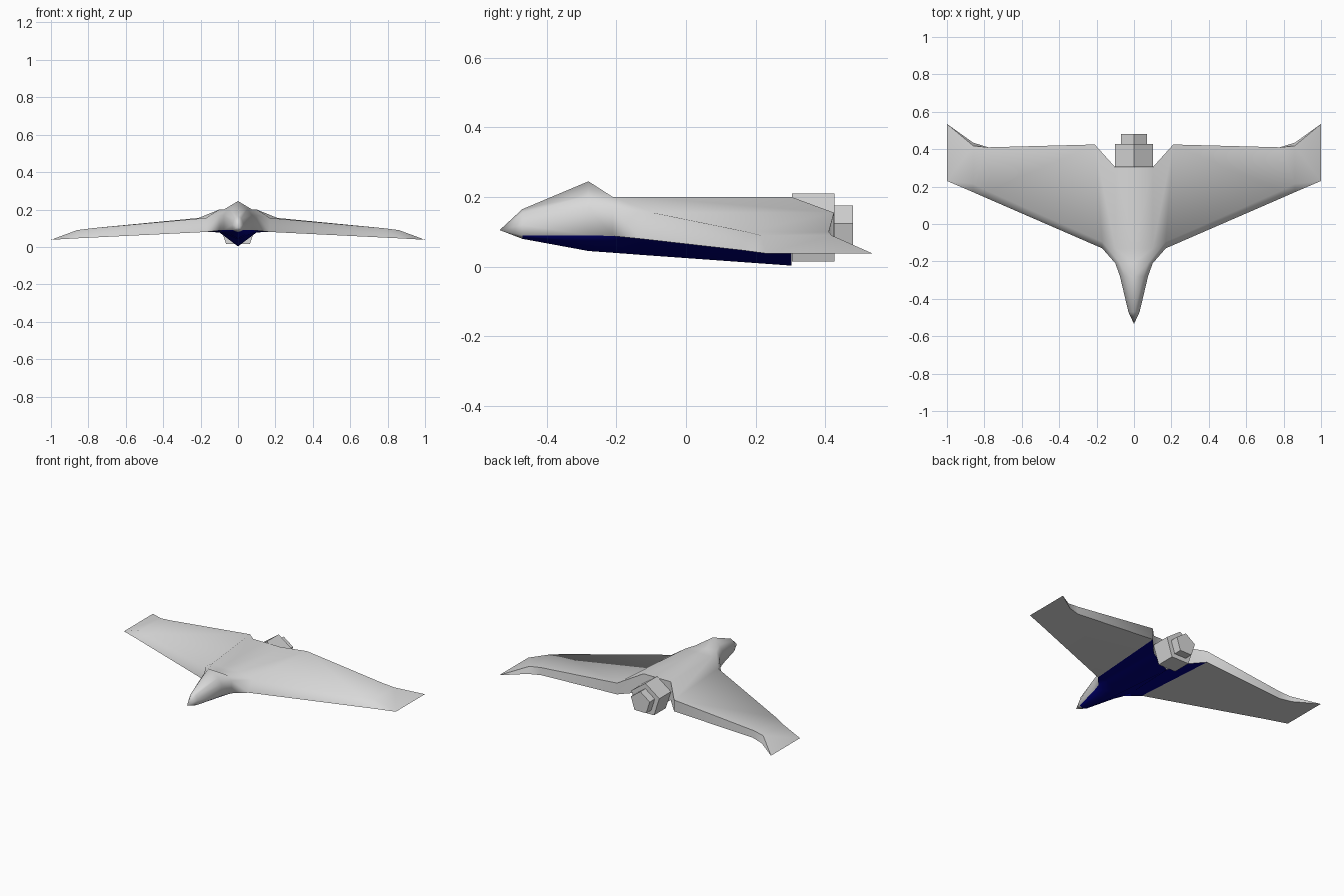
import bpy
import bmesh
from math import cos, sin, radians, tau
from mathutils import Matrix

if "Cube" in bpy.data.objects:
    bpy.data.objects.remove(bpy.data.objects["Cube"], do_unlink=True)


def make_material(name, colour):
    material = bpy.data.materials.new(name)
    material.use_nodes = True
    material.diffuse_color = colour
    shader = material.node_tree.nodes["Principled BSDF"]
    shader.inputs["Base Color"].default_value = colour
    return material


light_grey = make_material("light grey", (0.7, 0.7, 0.7, 1))
navy_blue = make_material("navy blue", (0, 0, 0.23, 1))


def finish(name, mesh_builder, materials, angle=None):
    """Turn a bmesh into a named object, optionally smooth shaded."""
    bmesh.ops.remove_doubles(mesh_builder, verts=mesh_builder.verts, dist=0.0005)
    bmesh.ops.recalc_face_normals(mesh_builder, faces=mesh_builder.faces)
    mesh = bpy.data.meshes.new(name)
    mesh_builder.to_mesh(mesh)
    mesh_builder.free()
    for material in materials:
        mesh.materials.append(material)
    part = bpy.data.objects.new(name, mesh)
    bpy.context.collection.objects.link(part)
    if angle:
        bpy.ops.object.select_all(action='DESELECT')
        part.select_set(True)
        bpy.context.view_layer.objects.active = part
        bpy.ops.object.shade_smooth_by_angle(angle=radians(angle))


def add_face(builder, corners, material_index=0):
    """Add a face, dropping corners that coincide."""
    unique = list(dict.fromkeys(corners))
    if len(unique) > 2:
        face = builder.faces.new([builder.verts.new(c) for c in unique])
        face.material_index = material_index


def fuselage_section(y, crown, shoulder, side, seam, bilge, keel, sweep=0.0, rake=0.0):
    """Half section from crown to keel; side and seam can sweep back, the side can rake."""
    return [(0, y, crown), (shoulder[0], y, shoulder[1]),
            (side[0], y + sweep + rake, side[1]), (seam[0], y + sweep, seam[1]),
            (bilge[0], y, bilge[1]), (0, y, keel)]


def wing_section(x, front_top, front_low, rear_top, rear_low, top, low):
    """Ring of upper front, lower front, lower rear and upper rear corners."""
    return [(x, front_top, top), (x, front_low, low),
            (x, rear_low, low), (x, rear_top, top)]


nose_tip = [(0, -0.535, 0.105)] * 6
fuselage = [
    nose_tip,
    fuselage_section(-0.47, 0.165, (0.018, 0.152), (0.03, 0.12), (0.027, 0.09), (0.014, 0.084), 0.08),
    fuselage_section(-0.28, 0.245, (0.05, 0.205), (0.075, 0.17), (0.075, 0.09), (0.045, 0.07), 0.045),
    fuselage_section(-0.21, 0.2, (0.075, 0.2), (0.1, 0.17), (0.1, 0.088), (0.06, 0.067), 0.04),
    fuselage_section(-0.13, 0.2, (0.1, 0.2), (0.17, 0.155), (0.17, 0.08), (0.1, 0.08), 0.034, rake=0.035),
    fuselage_section(0.303, 0.2, (0.1, 0.2), (0.21, 0.155), (0.21, 0.08), (0.1, 0.078), 0.003, sweep=0.122),
]

# The wing grows out of the side strip of the last two fuselage sections
wing_root_front, wing_root_rear = fuselage[-2], fuselage[-1]
wing = [
    [wing_root_front[2], wing_root_front[3], wing_root_rear[3], wing_root_rear[2]],
    wing_section(0.78, 0.175, 0.135, 0.41, 0.41, 0.1, 0.05),
    wing_section(0.86, 0.215, 0.17, 0.418, 0.435, 0.09, 0.046),
    wing_section(1.0, 0.23, 0.23, 0.535, 0.535, 0.038, 0.038),
]

airframe = bmesh.new()

# Fuselage skin: strips below the seam are navy, the wing replaces the last side strip
for number, (front, back) in enumerate(zip(fuselage, fuselage[1:])):
    for strip in range(5):
        wing_root = number == len(fuselage) - 2 and strip == 2
        if not wing_root:
            add_face(airframe, [front[strip], front[strip + 1], back[strip + 1], back[strip]],
                     1 if strip > 2 and number > 0 else 0)

# Rear bulkhead with the swept notch cheek
rear = fuselage[-1]
add_face(airframe, [rear[0], rear[1], rear[4], rear[5]])
add_face(airframe, rear[1:5])

# Wing skin, closing to a sharp tip
for inner, outer in zip(wing, wing[1:]):
    for corner in range(4):
        after = (corner + 1) % 4
        add_face(airframe, [inner[corner], inner[after], outer[after], outer[corner]])

# Other half of the airframe
bmesh.ops.remove_doubles(airframe, verts=airframe.verts, dist=0.0005)
bmesh.ops.mirror(airframe, geom=airframe.verts[:] + airframe.edges[:] + airframe.faces[:],
                 matrix=Matrix.Identity(4), merge_dist=0.0005, axis='X')
finish("airframe", airframe, [light_grey, navy_blue], angle=70)


# Five-sided engine and its stepped tail, point upward
def pentagon_prism(name, radius, start, end, height=0.102):
    builder = bmesh.new()
    rings = [[(radius * sin(tau * i / 5), y, height + radius * cos(tau * i / 5))
              for i in range(5)] for y in (start, end)]
    for ring in rings:
        add_face(builder, ring)
    for i in range(5):
        j = (i + 1) % 5
        add_face(builder, [rings[0][i], rings[0][j], rings[1][j], rings[1][i]])
    finish(name, builder, [light_grey])


pentagon_prism("engine_housing", 0.108, 0.304, 0.427)
pentagon_prism("engine_hub", 0.073, 0.427, 0.48)
